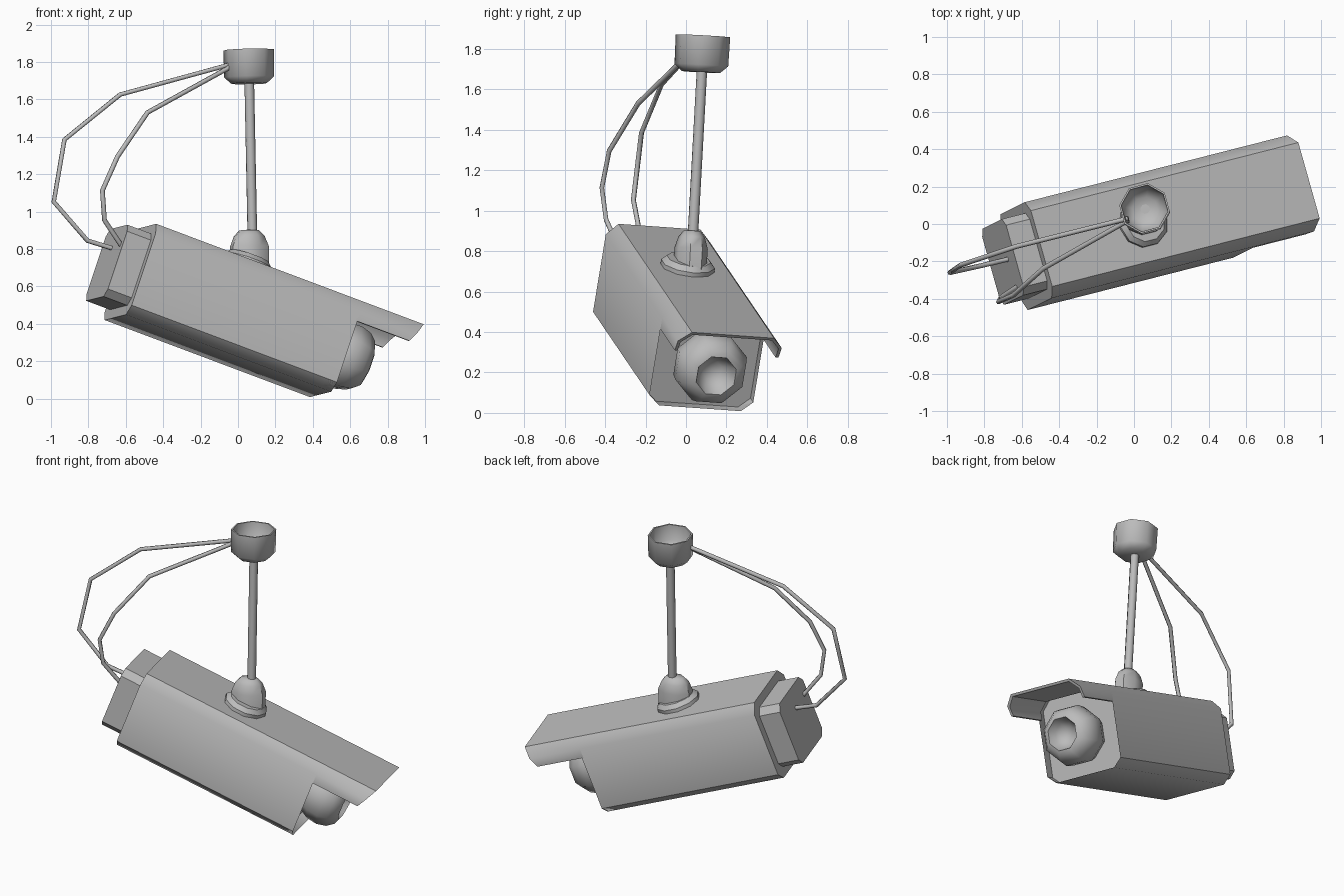
import bpy, bmesh, math
from mathutils import Vector, Matrix

cube = bpy.data.objects.get("Cube")
if cube:
    bpy.data.objects.remove(cube)

grey = bpy.data.materials.new("plain_grey")
grey.use_nodes = True
grey.diffuse_color = (0.5, 0.5, 0.5, 1)
grey.node_tree.nodes["Principled BSDF"].inputs["Base Color"].default_value = (0.5, 0.5, 0.5, 1)


def frame(origin, x_axis, y_hint):
    """Matrix with local x along x_axis and local y close to y_hint."""
    x = Vector(x_axis).normalized()
    z = x.cross(Vector(y_hint)).normalized()
    rot = Matrix((x, z.cross(x), z)).transposed().to_4x4()
    return Matrix.Translation(origin) @ rot


def finish(name, bm, matrix, angle):
    bmesh.ops.recalc_face_normals(bm, faces=bm.faces)
    mesh = bpy.data.meshes.new(name)
    bm.to_mesh(mesh)
    bm.free()
    obj = bpy.data.objects.new(name, mesh)
    bpy.context.collection.objects.link(obj)
    mesh.materials.append(grey)
    obj.matrix_world = matrix
    bpy.ops.object.select_all(action='DESELECT')
    obj.select_set(True)
    bpy.context.view_layer.objects.active = obj
    bpy.ops.object.shade_smooth_by_angle(angle=math.radians(angle))
    return obj


def prism(section, back, front, slant=0.0):
    """Extrude a (y, z) section along x; slant pulls low front points back."""
    bm = bmesh.new()
    top = max(z for y, z in section)
    rings = [[bm.verts.new((back, y, z)) for y, z in section],
             [bm.verts.new((front - slant * (top - z), y, z)) for y, z in section]]
    n = len(section)
    for i in range(n):
        j = (i + 1) % n
        bm.faces.new((rings[0][i], rings[0][j], rings[1][j], rings[1][i]))
    bm.faces.new(rings[0])
    front_face = bm.faces.new(rings[1])
    return bm, front_face


def chamfered(half, low, high, cy, cz_top, cz_low):
    """Box section with cut corners, symmetric about y = 0."""
    right = [(half - cy, low), (half, low + cz_low), (half, high - cz_top), (half - cy, high)]
    return right + [(-y, z) for y, z in reversed(right)]


def lathe(name, profile, matrix, sides=8, angle=50, squash=1.0):
    """Spin a (radius, height) profile around local x."""
    bm = bmesh.new()
    rings = []
    for r, h in profile:
        if r == 0:
            rings.append([bm.verts.new((h, 0, 0))] * sides)
            continue
        ring = []
        for k in range(sides):
            t = math.tau * (k + 0.5) / sides
            ring.append(bm.verts.new((h, r * squash * math.cos(t), r * math.sin(t))))
        rings.append(ring)
    for a, b in zip(rings, rings[1:]):
        for k in range(sides):
            m = (k + 1) % sides
            bm.faces.new(list(dict.fromkeys((a[k], a[m], b[m], b[k]))))
    return finish(name, bm, matrix, angle)


# Camera frame: x along the lens, y across, z out of the top
forward = Vector((0.911, 0.232, -0.342)).normalized()
across = Vector((-0.264, 0.96, -0.07))
base = frame((0, 0, 0), forward, across)
body_frame = base @ Matrix.Translation((0, -0.055, 0))

# Housing with a recessed front
bm, face = prism(chamfered(0.267, 0.17, 0.688, 0.056, 0.059, 0.05), -0.795, 0.41)
bmesh.ops.inset_region(bm, faces=[face], thickness=0.022)
cavity = bmesh.ops.extrude_discrete_faces(bm, faces=[face])["faces"][0]
for v in cavity.verts:
    v.co.x -= 0.06
finish("housing", bm, body_frame, 45)

# Sun hood: thin folded sheet reaching over the lens
outer = [(0.267, 0.568), (0.267, 0.629), (0.211, 0.688)]
inner = [(0.252, 0.568), (0.252, 0.622), (0.204, 0.673)]
sheet = (outer + [(-y, z) for y, z in reversed(outer)]
         + [(-y, z) for y, z in inner] + list(reversed(inner)))
bm, face = prism(sheet, 0.40, 0.775, slant=0.5)
finish("sun_hood", bm, body_frame, 45)

# Rear cap
bm, face = prism(chamfered(0.212, 0.226, 0.635, 0.04, 0.04, 0.04), -0.934, -0.78)
finish("rear_cap", bm, body_frame, 40)

# Lens with a hollow middle
lens_frame = body_frame @ Matrix.Translation((0, 0, 0.41))
lathe("lens", [(0, 0.34), (0.14, 0.34), (0.18, 0.42), (0.187, 0.49), (0.17, 0.55),
               (0.135, 0.59), (0.105, 0.60), (0.085, 0.55), (0.05, 0.515), (0, 0.505)],
      lens_frame, angle=60)

# Flange on the housing top
flange_frame = frame(base @ Vector((-0.2, -0.055, 0.68)), base.col[2].xyz, across)
lathe("mount_flange", [(0, 0), (0.135, 0), (0.135, 0.03), (0.11, 0.055), (0, 0.055)],
      flange_frame, sides=10, angle=40)

# Knuckle, pole and ceiling cup share a slightly tilted axis
axis = Vector((-0.02, 0.055, 1))
lathe("knuckle", [(0, -0.03), (0.105, -0.03), (0.107, 0.10), (0.085, 0.155), (0.055, 0.185), (0, 0.19)],
      frame((0.063, 0.02, 0.715), axis, across), squash=0.75)
lathe("pole", [(0, 0), (0.026, 0), (0.026, 0.86), (0, 0.86)],
      frame((0.077, 0.033, 0.86), axis, across))
lathe("ceiling_cup", [(0, 0), (0.095, 0), (0.134, 0.035), (0.136, 0.18), (0.126, 0.18),
                      (0.118, 0.08), (0.07, 0.035), (0, 0.03)],
      frame((0.06, 0.074, 1.685), axis, across))


# Cables from the cup to the rear cap
def cable(name, points):
    curve = bpy.data.curves.new(name, 'CURVE')
    curve.dimensions = '3D'
    curve.bevel_depth = 0.013
    curve.bevel_resolution = 1
    curve.use_fill_caps = True
    spline = curve.splines.new('POLY')
    spline.points.add(len(points) - 1)
    for p, co in zip(spline.points, points):
        p.co = (*co, 1)
    curve.materials.append(grey)
    obj = bpy.data.objects.new(name, curve)
    bpy.context.collection.objects.link(obj)


cable("upper_cable", [(-0.03, 0.03, 1.79), (-0.63, -0.12, 1.626), (-0.928, -0.22, 1.385),
                      (-0.985, -0.26, 1.053), (-0.805, -0.22, 0.845), (-0.66, -0.185, 0.80)])
cable("lower_cable", [(-0.03, 0.02, 1.78), (-0.484, -0.237, 1.53), (-0.644, -0.38, 1.295),
                      (-0.725, -0.416, 1.113), (-0.714, -0.395, 0.955), (-0.625, -0.335, 0.82)])
